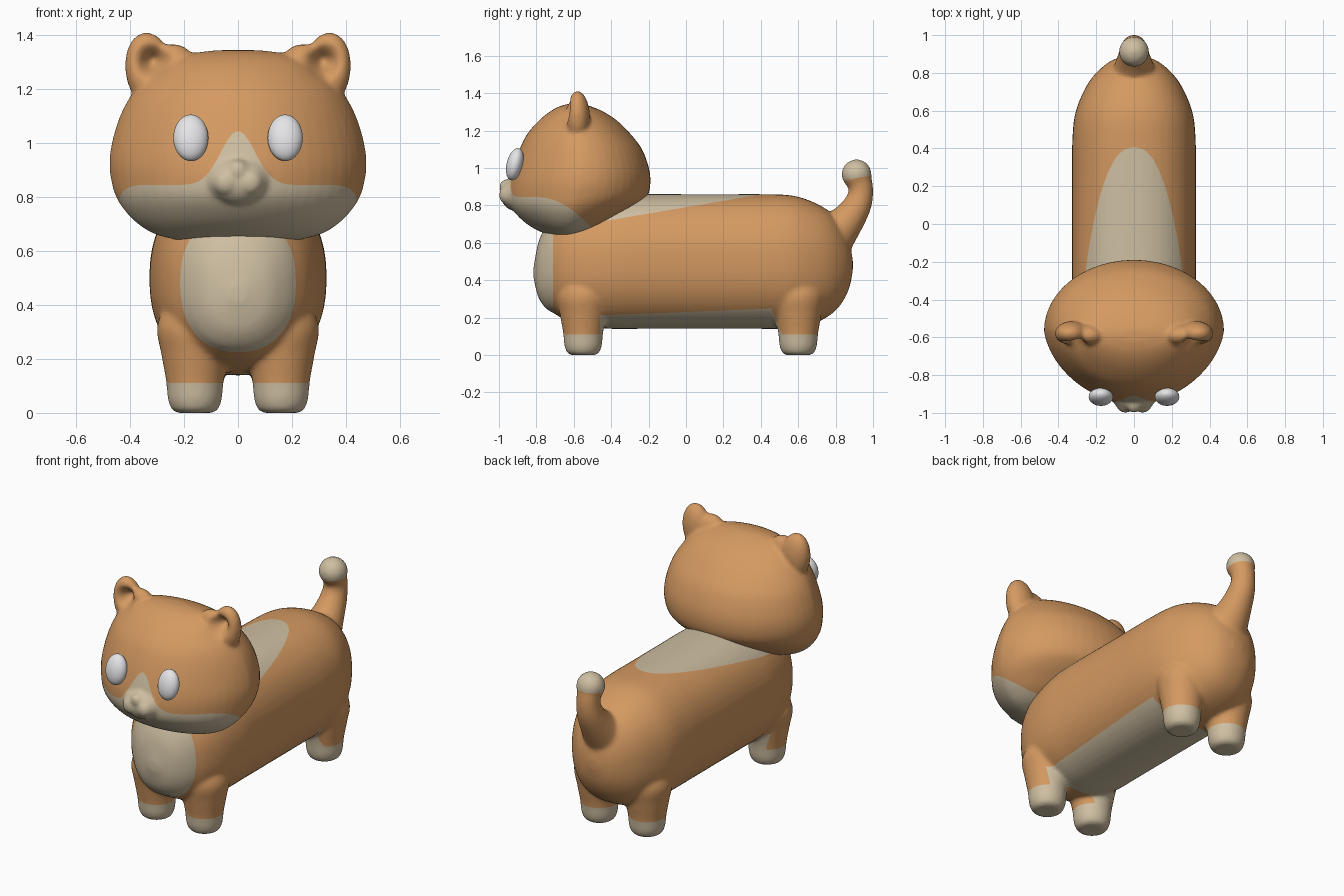
import bpy, bmesh
from math import cos, sin, pi, exp, copysign, radians
from mathutils import Vector, Matrix

if "Cube" in bpy.data.objects:
    bpy.data.objects.remove(bpy.data.objects["Cube"])


def material(name, rgb):
    m = bpy.data.materials.new(name)
    m.use_nodes = True
    m.diffuse_color = (*rgb, 1)
    m.node_tree.nodes["Principled BSDF"].inputs["Base Color"].default_value = (*rgb, 1)
    return m


ORANGE = material("orange fur", (0.66, 0.32, 0.12))
CREAM = material("cream fur", (0.62, 0.52, 0.36))
WHITE = material("white eye", (0.80, 0.80, 0.82))


def smooth_rows(rows, steps=5):
    """Spline through rows of numbers."""
    pts = [Vector(r) for r in rows]
    pts = [pts[0]] + pts + [pts[-1]]
    out = []
    for a, b, c, d in zip(pts, pts[1:], pts[2:], pts[3:]):
        for i in range(steps):
            t = i / steps
            out.append(b + (c - a) * (t / 2) + (a * 2 - b * 5 + c * 4 - d) * (t * t / 2)
                       + (b * 3 - a - c * 3 + d) * (t ** 3 / 2))
    return out + [pts[-1]]


def loft(bm, rings, power=1.0, taper=0.0, sides=48):
    """Closed skin over rings given as (centre, half axis u, half axis v)."""
    loops = []
    for c, u, v in rings:
        loop = []
        for i in range(sides):
            a = 2 * pi * i / sides
            cu = copysign(abs(cos(a)) ** power, cos(a)) * (1 - taper * max(0, -sin(a)))
            sv = copysign(abs(sin(a)) ** power, sin(a))
            loop.append(bm.verts.new(Vector(c) + Vector(u) * cu + Vector(v) * sv))
        loops.append(loop)
    for p, q in zip(loops, loops[1:]):
        for i in range(sides):
            j = (i + 1) % sides
            bm.faces.new((p[i], p[j], q[j], q[i]))
    bm.faces.new(loops[0][::-1])
    bm.faces.new(loops[-1])


def ball(bm, centre, radii, tilt=0.0, axis="Y"):
    mat = (Matrix.Translation(centre) @ Matrix.Rotation(radians(tilt), 4, axis)
           @ Matrix.Diagonal((*radii, 1)))
    bmesh.ops.create_uvsphere(bm, u_segments=32, v_segments=20, radius=1, matrix=mat)


def add_object(name, bm, *mats):
    mesh = bpy.data.meshes.new(name)
    bmesh.ops.recalc_face_normals(bm, faces=bm.faces)
    bm.to_mesh(mesh)
    bm.free()
    mesh.shade_smooth()
    for m in mats:
        mesh.materials.append(m)
    ob = bpy.data.objects.new(name, mesh)
    bpy.context.collection.objects.link(ob)
    return ob


def fuse(name, bm, iterations):
    """Melt overlapping parts into one soft skin, returned as a bmesh."""
    ob = add_object(name, bm)
    rem = ob.modifiers.new("fuse", "REMESH")
    rem.mode = "VOXEL"
    rem.voxel_size = 0.011
    smo = ob.modifiers.new("soften", "SMOOTH")
    smo.iterations = iterations
    skin = bmesh.new()
    skin.from_object(ob, bpy.context.evaluated_depsgraph_get())
    bpy.data.objects.remove(ob)
    return skin


def paint(bm, rule):
    """Cut the skin where rule is zero; faces where it is positive get slot 1."""
    cuts = []
    for e in list(bm.edges):
        a, b = (rule(*v.co) for v in e.verts)
        if a * b < 0:
            cuts.append(bmesh.utils.edge_split(e, e.verts[0], a / (a - b))[1])
    bmesh.ops.connect_verts(bm, verts=cuts)
    for f in bm.faces:
        f.material_index = int(rule(*f.calc_center_median()) > 0)


# Body: sections along y as (y, half width, bottom, top)
bm = bmesh.new()
sections = [(-.815, .03, .41, .47), (-.79, .115, .31, .60), (-.75, .175, .25, .69),
            (-.71, .215, .225, .74), (-.65, .26, .19, .78), (-.55, .30, .155, .82),
            (-.4, .325, .14, .85), (-.25, .328, .14, .86), (0, .328, .14, .86),
            (.25, .328, .14, .86), (.4, .328, .14, .86), (.55, .318, .14, .855),
            (.65, .29, .155, .83), (.75, .24, .20, .78), (.82, .18, .26, .71),
            (.87, .11, .35, .61), (.892, .03, .45, .51)]
loft(bm, [((0, y, (b + t) / 2), (w, 0, 0), (0, 0, (t - b) / 2))
          for y, w, b, t in smooth_rows(sections)], power=0.88)

# Legs: rings as (height, radius)
leg = [(0, .065), (.012, .085), (.05, .1), (.12, .107), (.22, .125), (.32, .14), (.42, .1)]
for x in (-.16, .16):
    for y in (-.55, .6):
        loft(bm, [((x, y, z), (r, 0, 0), (0, r, 0)) for z, r in smooth_rows(leg)])

# Tail: path as (y, z, radius)
path = smooth_rows([(.79, .64, .12), (.87, .73, .09), (.92, .81, .074),
                    (.935, .885, .066), (.915, .96, .074)])
rings = []
for i, p in enumerate(path):
    d = path[min(i + 1, len(path) - 1)] - path[max(i - 1, 0)]
    side = Vector((0, -d.y, d.x)).normalized()
    rings.append(((0, p.x, p.y), (p.z, 0, 0), side * p.z))
loft(bm, rings)
ball(bm, (0, .912, .966), (.08, .08, .08))


def body_cream(x, y, z):
    feet = .11 - z
    belly = min(.23 + .04 * y - z, y + .46, .5 - y - (z - .14) * .4)
    chest = -.71 - y
    tail_tip = z - .945 - .17 * (y - .91)
    return max(feet, belly, chest, tail_tip)


skin = fuse("body", bm, 9)
paint(skin, body_cream)
add_object("body", skin, ORANGE, CREAM)

# Head: sections up z as (z, half width, front y, back y)
bm = bmesh.new()
sections = [(.63, .17, -.70, -.60), (.66, .30, -.78, -.49), (.70, .37, -.85, -.40),
            (.75, .42, -.905, -.32), (.80, .452, -.94, -.25), (.85, .468, -.95, -.205),
            (.92, .477, -.945, -.19), (1.0, .468, -.925, -.198), (1.1, .438, -.89, -.235),
            (1.18, .395, -.85, -.295), (1.25, .335, -.79, -.365), (1.30, .27, -.73, -.44),
            (1.33, .19, -.675, -.51), (1.345, .08, -.62, -.56)]
loft(bm, [((0, (f + b) / 2, z), (w, 0, 0), (0, (b - f) / 2, 0))
          for z, w, f, b in smooth_rows(sections)], taper=0.12)

# Ears and snout
for s in (-1, 1):
    ball(bm, (s * .328, -.58, 1.27), (.09, .066, .142), s * 8)
    ball(bm, (s * .275, -.59, 1.27), (.12, .062, .085), s * 35)
    ball(bm, (s * .045, -.955, .855), (.05, .045, .05))
ball(bm, (0, -.925, .86), (.115, .065, .085))
ball(bm, (0, -.955, .90), (.04, .045, .04))

skin = fuse("head", bm, 6)
skin.normal_update()

# Hollow the front of the ears
for v in skin.verts:
    if v.co.z > 1.2 and v.co.y < -.57:
        dx, dz = abs(v.co.x) - .315, v.co.z - 1.305
        v.co.y += .085 * exp(-(dx * dx + dz * dz) / .0022) * max(0, -v.normal.y)


def head_cream(x, y, z):
    blaze = .2 * exp(-(x / .09) ** 2) if y < -.72 else 0
    return .845 + blaze - 1.9 * max(0, y + .8) ** 2 - z


paint(skin, head_cream)
add_object("head", skin, ORANGE, CREAM)

# Eyes
for side, s in (("left", 1), ("right", -1)):
    bm = bmesh.new()
    ball(bm, (s * .175, -.915, 1.02), (.065, .044, .088), -14, "X")
    add_object(side + "_eye", bm, WHITE)
